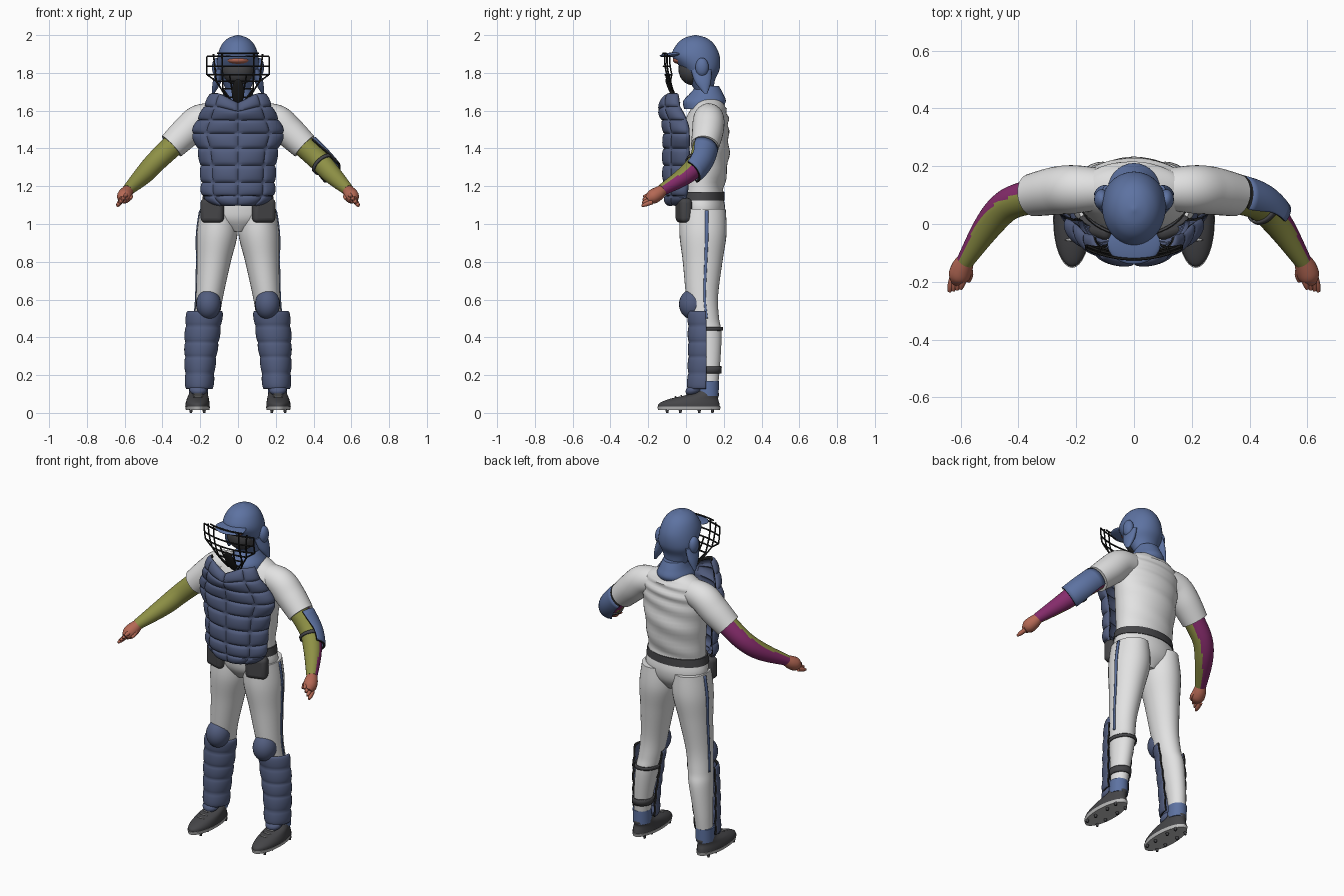
import bpy, bmesh
from math import sin, cos, pi, radians
from mathutils import Vector, Matrix, Euler

cube = bpy.data.objects.get("Cube")
if cube:
    bpy.data.objects.remove(cube)


def material(name, r, g, b):
    m = bpy.data.materials.new(name)
    m.use_nodes = True
    m.diffuse_color = (r, g, b, 1)
    bsdf = next(n for n in m.node_tree.nodes if n.type == 'BSDF_PRINCIPLED')
    bsdf.inputs["Base Color"].default_value = (r, g, b, 1)
    return m


WHITE = material("white cloth", .76, .76, .76)
BLUE = material("helmet blue", .11, .17, .36)
NAVY = material("padding blue", .085, .11, .21)
DARK = material("dark grey", .06, .06, .065)
BLACK = material("black", .012, .012, .012)
OLIVE = material("olive sleeve", .27, .28, .06)
PURPLE = material("magenta sleeve", .24, .025, .15)
SKIN = material("skin", .46, .14, .09)
SOLE = material("sole grey", .5, .5, .5)


def finish(name, bm, mats, mirror=False, thick=0, bevel=0):
    mesh = bpy.data.meshes.new(name)
    bm.to_mesh(mesh)
    bm.free()
    for m in mats:
        mesh.materials.append(m)
    mesh.shade_smooth()
    mesh.set_sharp_from_angle(angle=radians(45))
    ob = bpy.data.objects.new(name, mesh)
    bpy.context.scene.collection.objects.link(ob)
    if thick:
        mod = ob.modifiers.new("Thickness", 'SOLIDIFY')
        mod.thickness, mod.offset = thick, 0
        mod.material_offset_rim = len(mats) - 1
    if bevel:
        mod = ob.modifiers.new("Round", 'BEVEL')
        mod.width, mod.segments = bevel, 4
    if mirror:
        ob.modifiers.new("Mirror", 'MIRROR').use_mirror_merge = False
    return ob


def along(pts, s):
    """Smooth interpolation of sections; s counts in sections."""
    n = len(pts)
    s = max(0, min(s, n - 1))
    i = min(int(s), n - 2)
    t = s - i
    a, b, c, d = (Vector(pts[max(0, min(k, n - 1))]) for k in range(i - 1, i + 3))
    return b + (c - a) * (t / 2) + (a * 2 - b * 5 + c * 4 - d) * (t * t / 2) \
        + (b * 3 - a - c * 3 + d) * (t ** 3 / 2)


def tube(name, pts, mats, arc=(0, 360), span=None, off=0, ns=None, na=32,
         free=False, thick=0, mirror=False, rule=None, shape=None):
    """Skin over elliptical sections (x, y, z, rx, ry), listed top down.
    Angle 0 is +x and 90 is the front; free sections turn with the path."""
    pts = [tuple(p) if len(p) == 5 else tuple(p) + (p[3],) for p in pts]
    s0, s1 = span or (0, len(pts) - 1)
    ns = ns or max(2, int((s1 - s0) * 6))
    full = arc[1] - arc[0] >= 360
    bm = bmesh.new()
    rows = []
    for j in range(ns + 1):
        s = s0 + (s1 - s0) * j / ns
        p = along(pts, s)
        t = Vector((0, 0, -1))
        if free:
            t = Vector((along(pts, s + .05) - along(pts, s - .05))[:3]).normalized()
        u = Vector((1, 0, 0))
        u = (u - t * u.dot(t)).normalized()
        v = t.cross(u)
        row = []
        for k in range(na if full else na + 1):
            a = radians(arc[0] + (arc[1] - arc[0]) * k / na)
            o = off(s, a) if callable(off) else off
            co = Vector(p[:3]) + u * (p[3] + o) * cos(a) + v * (p[4] + o) * sin(a)
            row.append(bm.verts.new(shape(co) if shape else co))
        rows.append(row)
    for r, q in zip(rows, rows[1:]):
        for k in range(na):
            m = (k + 1) % len(r)
            bm.faces.new((r[k], r[m], q[m], q[k]))
    if full and not thick:
        bm.faces.new(rows[0])
        bm.faces.new(rows[-1])
        bmesh.ops.recalc_face_normals(bm, faces=bm.faces)
    if rule:
        bm.normal_update()
        for f in bm.faces:
            f.material_index = rule(f)
    return finish(name, bm, mats, mirror, thick)


def ball(name, loc, size, mat, tilt=0, mirror=False):
    bm = bmesh.new()
    mx = Matrix.LocRotScale(Vector(loc), Euler((tilt, 0, 0)), Vector(size))
    bmesh.ops.create_uvsphere(bm, u_segments=24, v_segments=16, radius=1, matrix=mx)
    return finish(name, bm, [mat], mirror)


# Jersey with soft folds, sleeves, collar
tube("jersey", [(0, .12, 1.665, .08, .065), (0, .12, 1.62, .17, .088), (0, .112, 1.56, .2, .112),
                (0, .1, 1.48, .2, .125), (0, .095, 1.35, .185, .132), (0, .085, 1.2, .175, .118),
                (0, .08, 1.13, .178, .118)], [WHITE], na=48,
     off=lambda s, a: .005 * sin(s * 7 + cos(a) * 2) * max(0, -sin(a)) * (s > 1))
tube("sleeves", [(.1, .12, 1.57, .07), (.2, .12, 1.55, .083), (.27, .115, 1.49, .083),
                 (.352, .1, 1.412, .074)], [WHITE], free=True, mirror=True)
tube("collar", [(0, .115, 1.73, .06, .06), (0, .108, 1.69, .078, .088),
                (0, .098, 1.65, .098, .113), (0, .09, 1.61, .1, .1)], [BLUE])

# Trousers, belt and hip pads
LEG = [(.105, .09, 1.08, .095, .12), (.11, .09, .95, .108, .125), (.128, .088, .8, .09, .105),
       (.15, .085, .62, .072, .085), (.165, .097, .5, .066, .078), (.178, .11, .42, .062, .078),
       (.2, .12, .25, .05, .06), (.21, .12, .1, .042, .045)]
tube("trouser_legs", LEG, [WHITE], mirror=True)
tube("trouser_seat", [(0, .08, 1.14, .182, .118), (0, .085, 1.08, .192, .122),
                      (0, .085, 1.02, .17, .11), (0, .085, .96, .05, .07)], [WHITE])
tube("side_stripes", LEG, [BLUE], arc=(-13, -5), span=(.1, 4), off=.003, na=2, thick=.005, mirror=True)
tube("belt", [(0, .08, 1.17, .183, .123), (0, .08, 1.125, .19, .125)], [DARK], na=48)
bm = bmesh.new()
bmesh.ops.create_cube(bm, size=1, matrix=Matrix.LocRotScale(
    Vector((.135, -.012, 1.072)), Euler((0, 0, .3)), Vector((.125, .065, .13))))
finish("hip_pads", bm, [DARK], mirror=True, bevel=.025)

# Chest protector: quilted shell with a dipped neckline


def quilt(s, a):
    return .016 * (abs(sin(s * pi)) * abs(sin(a * 4))) ** .4


def neckline(co):
    if co.z > 1.56:
        co.z -= .05 * (co.z - 1.56) / .12 * max(0, 1 - abs(co.x) / .1)
    return co


tube("chest_protector", [(0, -.045, 1.685, .135, .07), (0, -.035, 1.62, .165, .095),
                         (0, 0, 1.55, .2, .115), (0, .015, 1.48, .228, .12),
                         (0, .015, 1.4, .2, .122), (0, .015, 1.31, .185, .122),
                         (0, .01, 1.22, .18, .115), (0, 0, 1.15, .172, .1),
                         (0, -.01, 1.105, .115, .08)], [NAVY, BLACK], arc=(0, 180),
     off=quilt, ns=64, na=48, thick=.018, shape=neckline)

# Shin guards with ribs, knee caps and the straps of the left one
tube("shin_guards", [(.176, .1, .535, .085, .08), (.19, .103, .4, .08, .08),
                     (.2, .103, .27, .07, .08), (.205, .1, .13, .062, .082)], [NAVY, BLACK],
     arc=(-4, 184), off=lambda s, a: .007 * abs(sin(s * pi * 1.67)) ** .5, ns=40,
     thick=.014, mirror=True)
ball("knee_caps", (.156, .035, .575), (.066, .072, .08), NAVY, mirror=True)
ball("instep_flaps", (.21, .045, .125), (.048, .05, .03), NAVY, .4, True)
for label, s in (("upper", 4.75), ("lower", 6.13)):
    tube(label + "_calf_strap", LEG, [DARK], span=(s - .11, s + .11), off=.006, thick=.008)

# Shoes: sock, upper, sole, studs, laces
tube("socks", [(.21, .12, .17, .05, .054), (.21, .115, .09, .05, .058)], [BLUE], mirror=True)
tube("shoe_uppers", [(.21, .115, .12, .046, .05), (.21, .1, .1, .05, .075),
                     (.212, .045, .076, .058, .125), (.214, .018, .052, .063, .158),
                     (.214, .016, .03, .064, .164)], [DARK], mirror=True)
tube("shoe_soles", [(.214, .016, .034, .066, .168), (.214, .016, .016, .062, .164)],
     [SOLE], mirror=True, ns=2)
bm = bmesh.new()
for y in (-.1, -.03, .07, .14):
    for x in (-.035, .035):
        bmesh.ops.create_cone(bm, cap_ends=True, segments=8, radius1=.006, radius2=.01, depth=.02,
                              matrix=Matrix.Translation((.214 + x, y, .01)))
finish("studs", bm, [DARK], mirror=True)
for i in range(3):
    ball("lace_%d" % (i + 1), (.212, -.055 + i * .03, .085 + i * .007), (.027, .005, .004), SOLE, mirror=True)

# Arms in two-tone undersleeves, split by facing
BACKWARD = Vector((.45, .85, -.25)).normalized()
ARM = [(.33, .1, 1.43, .06), (.43, .07, 1.335, .056), (.5, 0, 1.26, .05), (.585, -.13, 1.178, .03)]
tube("undersleeves", ARM, [OLIVE, PURPLE], free=True, mirror=True,
     rule=lambda f: int(f.normal.dot(BACKWARD) > .25))
ARM = [p + (p[3],) for p in ARM]
tube("elbow_guard", ARM, [BLUE, BLACK], arc=(-115, 45), span=(.35, 1.75), off=.012, free=True, thick=.014)
tube("elbow_strap", ARM, [DARK], span=(1.15, 1.32), off=.006, free=True, thick=.008)

# Hands
tube("palms", [(.58, -.12, 1.183, .028), (.594, -.15, 1.16, .037), (.605, -.18, 1.142, .037),
               (.612, -.205, 1.128, .02)], [SKIN], free=True, mirror=True, na=20)
for i, finger in enumerate(("index", "middle", "ring", "little")):
    k = i - 1.5
    base = Vector((.605 + .013 * k, -.175 - .003 * k, 1.14 - .016 * k))
    tip = base + Vector((.014, -.055, -.02))
    tube(finger + "_fingers", [(*base, .013), (*base.lerp(tip, .6), .012), (*tip, .006)],
         [SKIN], free=True, mirror=True, na=10)
tube("thumbs", [(.577, -.14, 1.165, .014), (.568, -.175, 1.145, .012), (.572, -.2, 1.13, .006)],
     [SKIN], free=True, mirror=True, na=10)

# Helmet with brim, ear cups and hanging flaps; shaded face
tube("helmet", [(0, .05, 2, .004, .004), (0, .05, 1.985, .05, .058), (0, .05, 1.95, .086, .1),
                (0, .052, 1.89, .108, .126), (0, .078, 1.82, .108, .1), (0, .085, 1.76, .085, .068),
                (0, .1, 1.69, .055, .045)], [BLUE], na=40)
ball("brim", (0, -.07, 1.897), (.092, .07, .012), BLUE, .1)
ball("ear_cups", (.112, .085, 1.83), (.026, .035, .05), BLUE, mirror=True)
tube("ear_flaps", [(.095, .08, 1.82, .02, .055), (.112, .09, 1.75, .022, .042),
                   (.132, .105, 1.69, .006, .008)], [BLUE], na=20, mirror=True)
ball("face", (0, .035, 1.82), (.086, .075, .085), DARK)
ball("brow", (0, -.03, 1.868), (.06, .04, .022), SKIN)

# Face cage of bent bars


def cage_point(x, z):
    return (x, -.122 + 1.5 * max(0, 1.88 - z) ** 2 + 1.3 * x * x, z, 1)


curve = bpy.data.curves.new("face_cage", 'CURVE')
curve.dimensions, curve.bevel_depth, curve.bevel_resolution = '3D', .0045, 1
bars = [((-w, z), (w, z)) for z, w in ((1.905, .11), (1.888, .163), (1.835, .165), (1.79, .163),
                                      (1.755, .115), (1.715, .08), (1.67, .05))]
for side in (-1, 1):
    bars += [((side * a, top), (side * b, low)) for a, top, b, low in (
        (.165, 1.888, .165, 1.79), (.13, 1.9, .115, 1.755), (.115, 1.755, .04, 1.64),
        (.085, 1.9, .08, 1.715), (.08, 1.715, .03, 1.645), (.045, 1.79, .02, 1.64),
        (.163, 1.79, .115, 1.755))]
for (xa, za), (xb, zb) in bars:
    spline = curve.splines.new('POLY')
    spline.points.add(12)
    for i, p in enumerate(spline.points):
        p.co = cage_point(xa + (xb - xa) * i / 12, za + (zb - za) * i / 12)
curve.materials.append(BLACK)
bpy.context.scene.collection.objects.link(bpy.data.objects.new("face_cage", curve))
ball("chin_guard", (0, -.075, 1.7), (.033, .012, .075), BLACK, .45)
